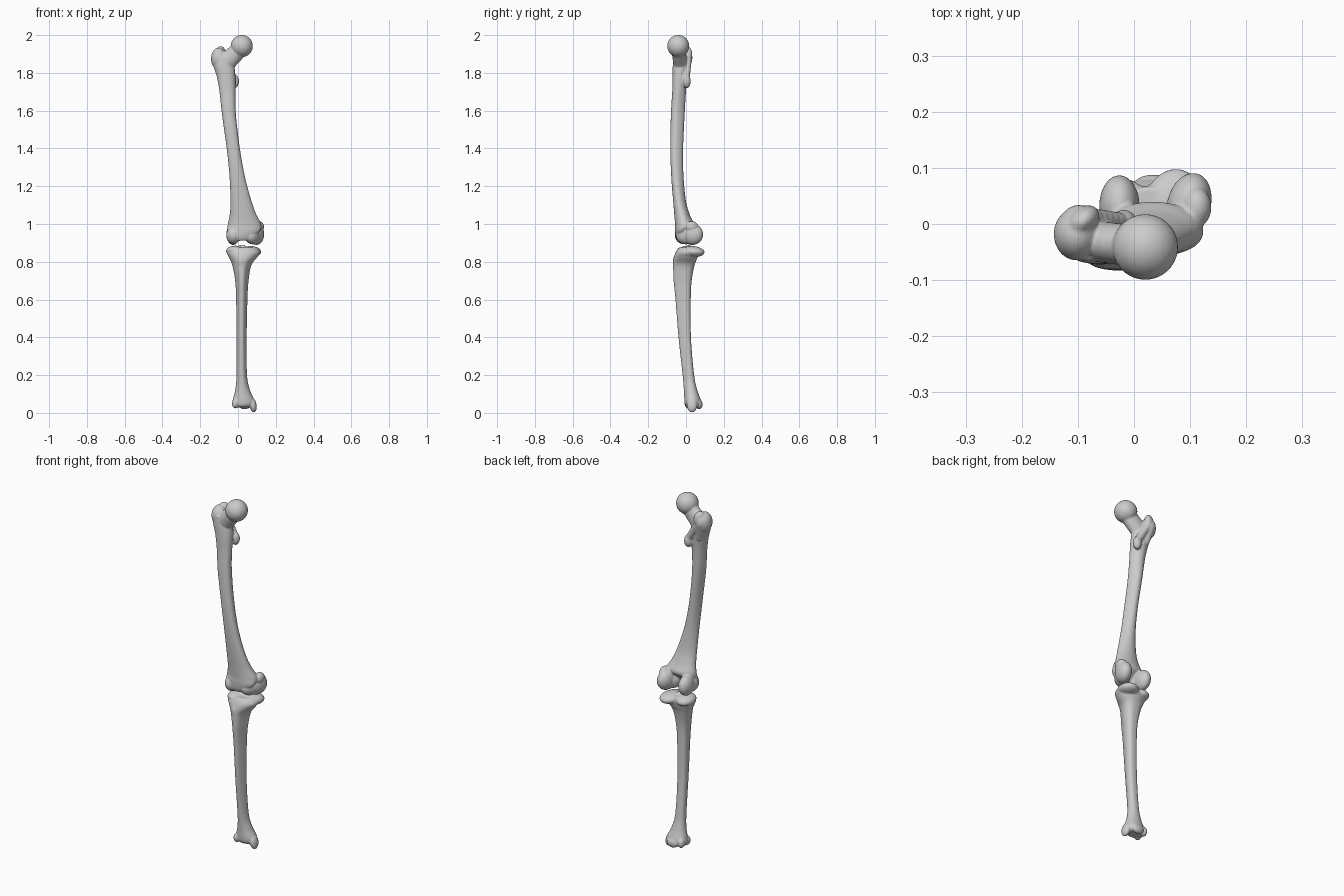
import bpy, bmesh
from math import sin, cos, pi, radians
from mathutils import Vector, Matrix

if "Cube" in bpy.data.objects:
    bpy.data.objects.remove(bpy.data.objects["Cube"])


def spline(rows, steps=5):
    """Catmull-Rom through rows of numbers."""
    out = []
    for i in range(len(rows) - 1):
        a, b = rows[max(i - 1, 0)], rows[i]
        c, d = rows[i + 1], rows[min(i + 2, len(rows) - 1)]
        for k in range(steps):
            t = k / steps
            out.append([0.5 * (2 * q + (r - p) * t + (2 * p - 5 * q + 4 * r - s) * t * t
                               + (3 * q - p - 3 * r + s) * t ** 3)
                        for p, q, r, s in zip(a, b, c, d)])
    return out + [list(rows[-1])]


def loft(bm, rows, apex, n=40):
    """Rows: z, x min, x max, y min, y max, triangularity; apex = crest angle."""
    rings = []
    for z, x0, x1, y0, y1, tri in spline(rows):
        pts = []
        for i in range(n):
            a = 2 * pi * i / n
            r = 1 + tri * cos(3 * (a - apex))
            pts.append((r * cos(a), r * sin(a)))
        xs, ys = [p[0] for p in pts], [p[1] for p in pts]
        fx = lambda v: x0 + (x1 - x0) * (v - min(xs)) / (max(xs) - min(xs))
        fy = lambda v: y0 + (y1 - y0) * (v - min(ys)) / (max(ys) - min(ys))
        rings.append([bm.verts.new((fx(x), fy(y), z)) for x, y in pts])
    for a, b in zip(rings, rings[1:]):
        for i in range(n):
            j = (i + 1) % n
            bm.faces.new((a[i], a[j], b[j], b[i]))
    bm.faces.new(rings[0])
    bm.faces.new(rings[-1])


def blob(bm, c, r, rz=0, rx=0, ry=0):
    rot = (Matrix.Rotation(radians(rz), 4, 'Z') @ Matrix.Rotation(radians(ry), 4, 'Y')
           @ Matrix.Rotation(radians(rx), 4, 'X'))
    m = Matrix.Translation(c) @ rot @ Matrix.Diagonal((*r, 1))
    bmesh.ops.create_icosphere(bm, subdivisions=4, radius=1, matrix=m)


def bridge(bm, p, q, rp, rq, n=7):
    """Row of overlapping blobs from p to q."""
    for i in range(n):
        t = i / (n - 1)
        blob(bm, Vector(p).lerp(Vector(q), t), Vector(rp).lerp(Vector(rq), t))


def finish(bm, name, smooth):
    bmesh.ops.recalc_face_normals(bm, faces=bm.faces)
    me = bpy.data.meshes.new(name)
    bm.to_mesh(me)
    bm.free()
    ob = bpy.data.objects.new(name, me)
    bpy.context.collection.objects.link(ob)
    bpy.context.view_layer.objects.active = ob
    ob.select_set(True)
    rm = ob.modifiers.new("fuse", 'REMESH')
    rm.mode, rm.voxel_size = 'VOXEL', 0.004
    sm = ob.modifiers.new("soften", 'SMOOTH')
    sm.factor, sm.iterations = 0.5, smooth
    for m in ("fuse", "soften"):
        bpy.ops.object.modifier_apply(modifier=m)
    bpy.ops.object.shade_smooth()
    ob.select_set(False)


# Thigh bone: shaft with a rear ridge, flaring into the front of the knee
bm = bmesh.new()
loft(bm, [(1.89, -.125, -.04, -.065, .01, 0), (1.84, -.13, -.02, -.07, .012, 0),
          (1.78, -.112, -.014, -.072, .008, .02), (1.70, -.098, -.014, -.073, .0, .05),
          (1.58, -.085, -.011, -.08, -.007, .07), (1.40, -.06, .01, -.083, -.015, .07),
          (1.25, -.045, .037, -.078, -.013, .06), (1.12, -.04, .072, -.068, .0, .03),
          (1.05, -.044, .097, -.062, .02, 0), (1.0, -.054, .122, -.058, .04, 0),
          (.965, -.055, .118, -.058, .012, 0), (.93, -.045, .08, -.054, -.008, 0),
          (.912, -.03, .06, -.045, -.015, 0)], pi / 2)
# Neck
bridge(bm, (.01, -.04, 1.925), (-.075, -.03, 1.845), (.042, .038, .045), (.05, .036, .055))
# Greater trochanter with its hooked tip
blob(bm, (-.102, -.018, 1.875), (.041, .047, .058))
blob(bm, (-.092, .005, 1.895), (.024, .034, .047), rz=-50)
bridge(bm, (-.098, .008, 1.88), (-.08, .0, 1.79), (.03, .026, .04), (.02, .012, .02))
# Rear crest and lesser trochanter
bridge(bm, (-.08, .012, 1.87), (-.02, .004, 1.77), (.016, .018, .025), (.016, .016, .025))
blob(bm, (-.018, .004, 1.755), (.023, .021, .036))
# Knee condyles: rear lobes and front lips
blob(bm, (-.026, .032, .945), (.036, .055, .056))
blob(bm, (-.025, -.01, .94), (.037, .05, .047))
blob(bm, (.098, .035, .945), (.039, .057, .056), rz=-15)
blob(bm, (.078, .0, .937), (.038, .055, .045), rz=-25)
blob(bm, (.112, .03, .985), (.026, .035, .03))
# Ball head
blob(bm, (.02, -.041, 1.942), (.0585, .0585, .0585))
finish(bm, "thigh_bone", 5)

# Shin bone: shaft with a front crest
bm = bmesh.new()
loft(bm, [(.875, -.04, .10, -.04, .065, 0), (.85, -.058, .116, -.055, .068, 0),
          (.82, -.046, .098, -.064, .06, .03), (.78, -.03, .07, -.068, .045, .08),
          (.70, -.015, .056, -.066, .03, .1), (.60, -.01, .05, -.056, .025, .1),
          (.40, -.008, .046, -.04, .026, .1), (.20, -.008, .048, -.018, .043, .06),
          (.12, -.015, .064, -.011, .06, .03), (.07, -.028, .086, -.009, .078, 0),
          (.045, -.03, .088, -.006, .08, 0), (.03, -.02, .075, .004, .07, 0)], -pi / 2)
# Plateau condyles, rear rims and centre spine
blob(bm, (-.014, .018, .856), (.049, .06, .029), rx=-4)
blob(bm, (.07, .036, .854), (.052, .063, .029), rz=-15, rx=-4)
for x in (.012, .032):
    blob(bm, (x, .015, .875), (.009, .016, .015))
# Front tuberosity
blob(bm, (.016, -.045, .80), (.024, .025, .045))
# Ankle: inner malleolus, outer lips and rear lip
blob(bm, (.079, .032, .042), (.019, .028, .04), ry=-10)
blob(bm, (-.014, .012, .05), (.018, .02, .026))
blob(bm, (-.012, .06, .05), (.018, .02, .026))
blob(bm, (.035, .07, .045), (.035, .018, .026))
finish(bm, "shin_bone", 4)
